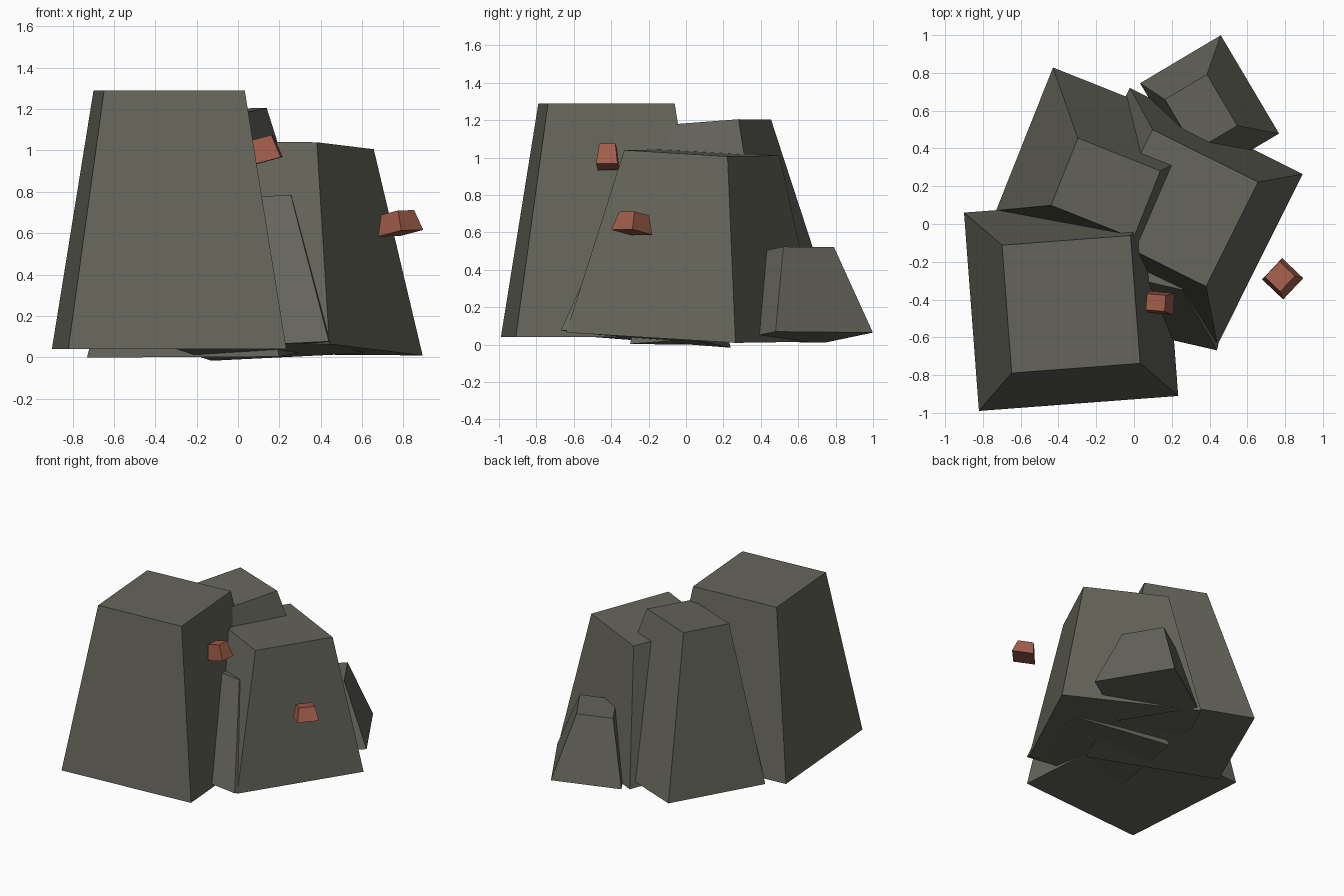
import bpy, bmesh, math
from mathutils import Vector, Matrix

cube = bpy.data.objects.get("Cube")
if cube:
    bpy.data.objects.remove(cube, do_unlink=True)


def make_material(name, color):
    mat = bpy.data.materials.new(name)
    mat.use_nodes = True
    mat.diffuse_color = color
    bsdf = mat.node_tree.nodes["Principled BSDF"]
    bsdf.inputs["Base Color"].default_value = color
    bsdf.inputs["Roughness"].default_value = 0.9
    return mat


stone = make_material("stone_grey", (0.13, 0.13, 0.105, 1))
ember = make_material("ember_red", (0.35, 0.11, 0.068, 1))


def tapered_block(name, mat, base, top, size, taper, heading):
    """Flat-faced box narrowing upward, leaning from base centre to top centre."""
    base, axis = Vector(base), Vector(top) - Vector(base)
    bm = bmesh.new()
    bmesh.ops.create_cube(bm, size=1)
    for v in bm.verts:
        scale = taper if v.co.z > 0 else 1
        v.co.x *= size[0] * scale
        v.co.y *= size[1] * scale
        v.co.z = (v.co.z + 0.5) * axis.length
    # Turn about the vertical first, then lean onto the axis
    lean = Vector((0, 0, 1)).rotation_difference(axis).to_matrix().to_4x4()
    turn = Matrix.Rotation(math.radians(heading), 4, "Z")
    bm.transform(Matrix.Translation(base) @ lean @ turn)
    mesh = bpy.data.meshes.new(name)
    bm.to_mesh(mesh)
    bm.free()
    mesh.materials.append(mat)
    obj = bpy.data.objects.new(name, mesh)
    bpy.context.collection.objects.link(obj)
    return obj


# Large rocks leaning into each other
tapered_block("main_rock", stone, base=(-0.333, -0.425, 0.04), top=(-0.333, -0.425, 1.29),
              size=(1.058, 1.053), taper=0.645, heading=4.3)
tapered_block("back_rock", stone, base=(-0.115, 0.265, 0.03), top=(-0.15, 0.19, 1.19),
              size=(1.0, 0.817), taper=0.47, heading=-21.7)
tapered_block("side_rock", stone, base=(0.21, 0.04, 0.04), top=(0.24, 0.085, 1.025),
              size=(1.022, 1.013), taper=0.61, heading=-26.5)

# Smaller rocks filling the gaps
tapered_block("front_wedge_rock", stone, base=(0.155, -0.215, 0.03), top=(0.133, -0.153, 0.765),
              size=(0.76, 0.76), taper=0.43, heading=-13)
tapered_block("rear_small_rock", stone, base=(0.40, 0.612, 0.04), top=(0.355, 0.59, 0.508),
              size=(0.50, 0.605), taper=0.52, heading=30.7)

# Red crystals
tapered_block("outer_crystal", ember, base=(0.787, -0.29, 0.60), top=(0.772, -0.278, 0.70),
              size=(0.157, 0.155), taper=0.73, heading=-43.5)
tapered_block("inner_crystal", ember, base=(0.145, -0.418, 0.95), top=(0.115, -0.416, 1.062),
              size=(0.138, 0.115), taper=0.75, heading=-5)
